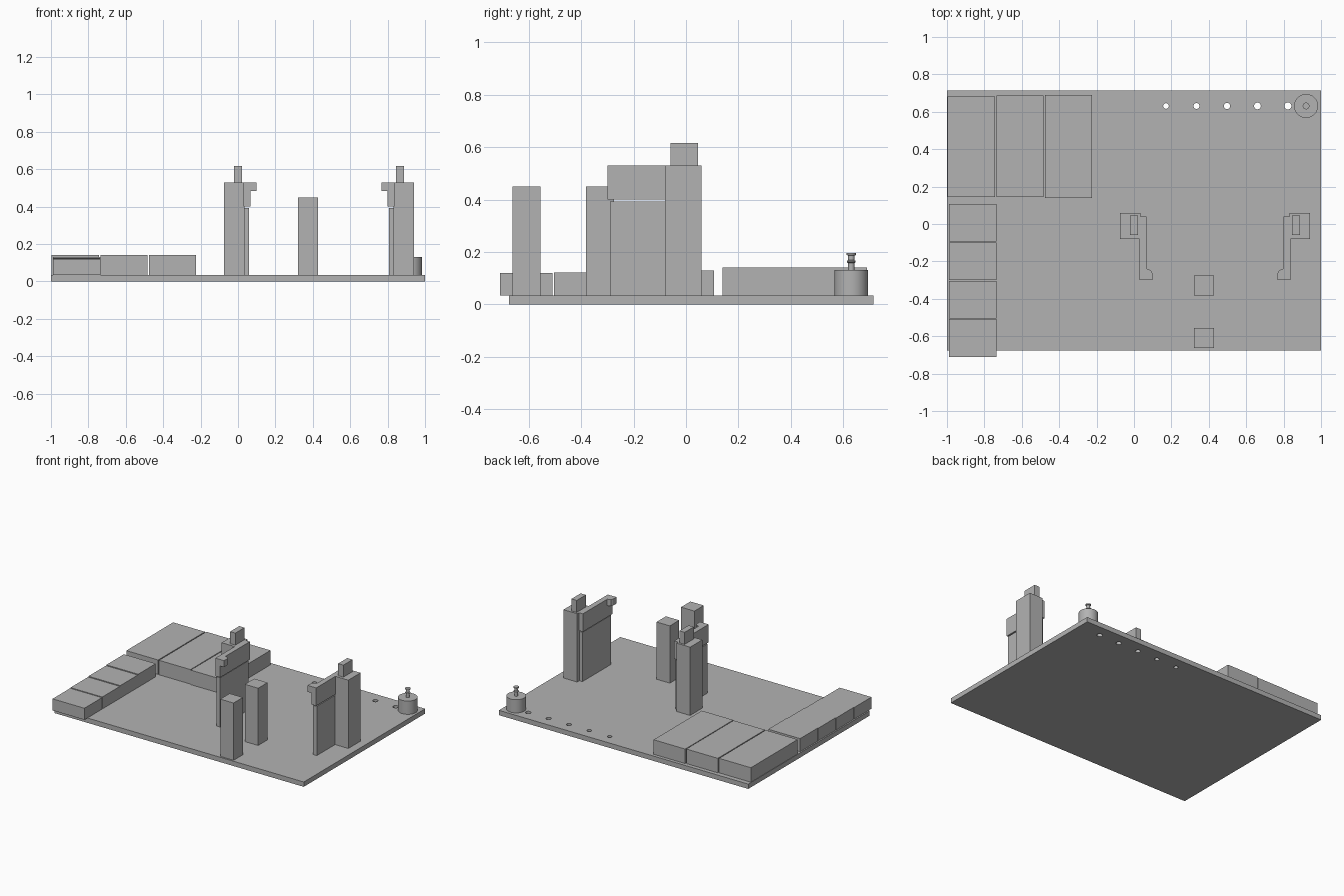
import bpy, bmesh, math
from mathutils import Matrix

if "Cube" in bpy.data.objects:
    bpy.data.objects.remove(bpy.data.objects["Cube"])

grey = bpy.data.materials.new("plain grey")
grey.diffuse_color = (0.45, 0.45, 0.45, 1)
grey.use_nodes = True
grey.node_tree.nodes["Principled BSDF"].inputs["Base Color"].default_value = grey.diffuse_color
BASE = 0.035


def finish(name, bm):
    bmesh.ops.recalc_face_normals(bm, faces=bm.faces)
    me = bpy.data.meshes.new(name)
    bm.to_mesh(me)
    bm.free()
    me.materials.append(grey)
    ob = bpy.data.objects.new(name, me)
    bpy.context.collection.objects.link(ob)
    return ob


def prism(name, outline, z0, z1):
    bm = bmesh.new()
    face = bm.faces.new([bm.verts.new((x, y, z0)) for x, y in outline])
    up = bmesh.ops.extrude_face_region(bm, geom=[face])["geom"]
    bmesh.ops.translate(bm, vec=(0, 0, z1 - z0),
                        verts=[v for v in up if isinstance(v, bmesh.types.BMVert)])
    return finish(name, bm)


def box(name, x0, x1, y0, y1, z0, z1):
    return prism(name, [(x0, y0), (x1, y0), (x1, y1), (x0, y1)], z0, z1)


def lathe(name, x, y, profile, n=32):
    bm = bmesh.new()
    rings = [[bm.verts.new((x + r * math.cos(2 * math.pi * i / n),
                            y + r * math.sin(2 * math.pi * i / n), z))
              for i in range(n)] for r, z in profile]
    for a, b in zip(rings, rings[1:]):
        for i in range(n):
            j = (i + 1) % n
            bm.faces.new((a[i], a[j], b[j], b[i]))
    bm.faces.new(rings[0])
    bm.faces.new(rings[-1])
    ob = finish(name, bm)
    bpy.context.view_layer.objects.active = ob
    ob.select_set(True)
    bpy.ops.object.shade_smooth_by_angle(angle=math.radians(30))
    ob.select_set(False)
    return ob


# Base plate with a row of holes that grow slightly
plate = box("base_plate", -1, 1, -0.675, 0.715, 0, BASE)
bm = bmesh.new()
for i in range(5):
    r = 0.015 + 0.001 * i
    bmesh.ops.create_cone(bm, cap_ends=True, segments=24, radius1=r, radius2=r, depth=0.2,
                          matrix=Matrix.Translation((0.171 + 0.163 * i, 0.631, 0)))
cutter = finish("hole_cutter", bm)
cutter.hide_render = True
cutter.hide_viewport = True
cutter.display_type = 'WIRE'
mod = plate.modifiers.new("holes", 'BOOLEAN')
mod.object = cutter
mod.operation = 'DIFFERENCE'
mod.solver = 'EXACT'

# Three long bins along the back
for i, (x0, x1, y0, y1) in enumerate([(-0.997, -0.742, 0.145, 0.681),
                                      (-0.735, -0.483, 0.145, 0.686),
                                      (-0.477, -0.224, 0.139, 0.691)]):
    box(f"back_bin_{i + 1}", x0, x1, y0, y1, BASE, 0.14)

# Four short bins down the left side, the first overhanging the plate
for i, top in enumerate((0.119, 0.122, 0.126, 0.13)):
    y0 = -0.71 + 0.2055 * i
    box(f"side_bin_{i + 1}", -0.99, -0.735, y0, y0 + 0.201, BASE, top)

# Two free-standing posts
for i, y in enumerate((-0.663, -0.382)):
    box(f"free_post_{i + 1}", 0.322, 0.429, y, y + 0.107, BASE, 0.45)

# Pair of mirrored towers, each with a peg, a fin wall and a hooked bar
for side, m in (("left", lambda x: x), ("right", lambda x: 0.866 - x)):
    box(side + "_post", m(-0.075), m(0.035), -0.08, 0.06, BASE, 0.53)
    box(side + "_peg", m(-0.021), m(0.021), -0.06, 0.045, 0.53, 0.617)
    box(side + "_fin_wall", m(0.031), m(0.06), -0.29, 0.035, BASE, 0.392)
    box(side + "_bar", m(0.029), m(0.067), -0.30, 0.04, 0.40, 0.53)
    prism(side + "_hook", [(m(x), y) for x, y in
          ((0.066, -0.30), (0.098, -0.30), (0.098, -0.262), (0.09, -0.248), (0.066, -0.238))],
          0.483, 0.53)

# Round knob with a flanged stem
lathe("knob", 0.92, 0.631, [(0.064, BASE), (0.064, 0.131)], 48)
lathe("knob_stem", 0.92, 0.631,
      [(0.012, 0.125), (0.012, 0.158), (0.017, 0.161), (0.017, 0.166), (0.012, 0.169),
       (0.012, 0.186), (0.018, 0.189), (0.018, 0.196)], 24)
